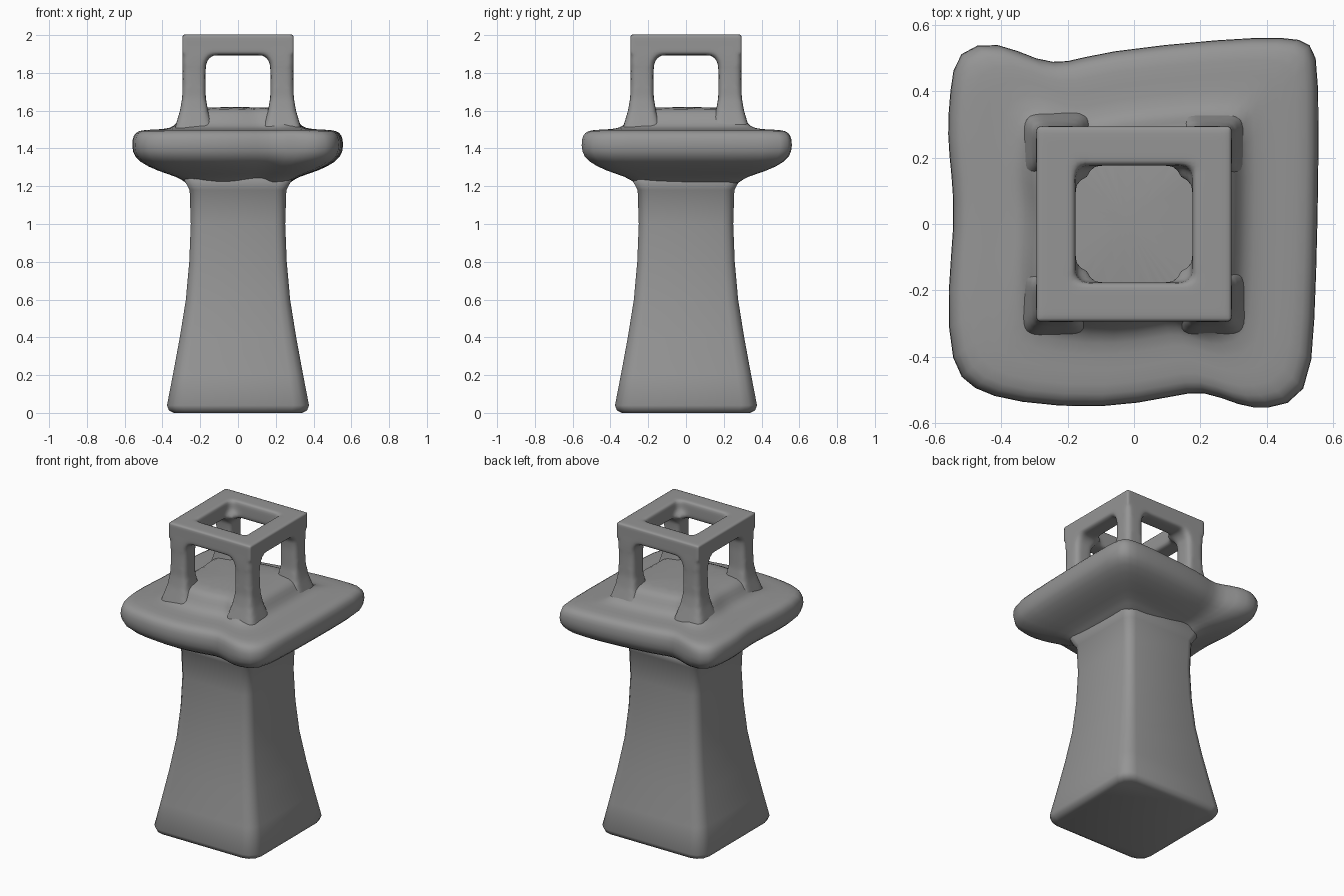
import bpy
import bmesh
import math
from mathutils import Vector

cube = bpy.data.objects.get("Cube")
if cube:
    bpy.data.objects.remove(cube, do_unlink=True)

stone = bpy.data.materials.new("grey stone")
stone.use_nodes = True
GREY = (0.3, 0.3, 0.3, 1)
stone.diffuse_color = GREY
stone.node_tree.nodes["Principled BSDF"].inputs["Base Color"].default_value = GREY


def finish(name, bm):
    """Turn a bmesh into a smooth shaded object."""
    bmesh.ops.recalc_face_normals(bm, faces=bm.faces)
    for face in bm.faces:
        face.smooth = True
    mesh = bpy.data.meshes.new(name)
    bm.to_mesh(mesh)
    bm.free()
    mesh.materials.append(stone)
    obj = bpy.data.objects.new(name, mesh)
    bpy.context.collection.objects.link(obj)
    return obj


def loft(bm, rings):
    """Skin a stack of equal-length rings and cap both ends."""
    loops = [[bm.verts.new(p) for p in ring] for ring in rings]
    for low, high in zip(loops, loops[1:]):
        for i in range(len(low)):
            j = (i + 1) % len(low)
            bm.faces.new((low[i], low[j], high[j], high[i]))
    bm.faces.new(loops[0][::-1])
    bm.faces.new(loops[-1])


def rounded_square(half, z, round_part=0.2, steps=4, centre=(0, 0)):
    """Square ring with arcs at its corners."""
    radius = half * round_part
    ring = []
    for corner in range(4):
        middle = math.radians(45 + 90 * corner)
        cx = math.copysign(half - radius, math.cos(middle))
        cy = math.copysign(half - radius, math.sin(middle))
        for i in range(steps):
            a = math.radians(90 * corner + 90 * i / (steps - 1))
            ring.append(Vector((centre[0] + cx + radius * math.cos(a),
                                centre[1] + cy + radius * math.sin(a), z)))
    return ring


# Tapering tower with a slightly softened foot
bm = bmesh.new()
tower_profile = [(0.34, 0), (0.365, 0.012), (0.376, 0.04), (0.345, 0.2), (0.308, 0.4),
                 (0.276, 0.6), (0.258, 0.8), (0.25, 1), (0.256, 1.18), (0.3, 1.26)]
loft(bm, [rounded_square(h, z, 0.22) for h, z in tower_profile])
finish("tower", bm)

# Uneven overhanging platform, with a raised floor for the cage
outline = [(-.54, .53), (-.41, .555), (-.29, .49), (-.2, .485), (-.11, .52), (.28, .56),
           (.46, .565), (.54, .55), (.56, .47), (.555, 0), (.545, -.3), (.53, -.53),
           (.4, -.56), (.32, -.55), (.21, -.5), (.12, -.52), (-.09, -.56),
           (-.36, -.54), (-.49, -.5), (-.555, -.43), (-.565, -.2), (-.54, 0),
           (-.55, .15), (-.565, .27), (-.555, .4)]
platform_profile = [(0.44, 1.2), (0.5, 1.22), (0.57, 1.25), (0.76, 1.28), (0.94, 1.33),
                    (1, 1.38), (1, 1.45), (0.97, 1.485), (0.9, 1.5), (0.7, 1.5),
                    (0.6, 1.515), (0.55, 1.56), (0.51, 1.6), (0.42, 1.62)]
bm = bmesh.new()
loft(bm, [[(x * s, y * s, z) for x, y in outline] for s, z in platform_profile])
platform = finish("platform", bm)
subdivision = platform.modifiers.new("soften", 'SUBSURF')
subdivision.levels = subdivision.render_levels = 1


# Open cage: four flared posts joined by a square top ring
def bar(bm, start, end):
    """Box spanning two opposite corners."""
    start, end = Vector(start), Vector(end)
    verts = bmesh.ops.create_cube(bm, size=1)["verts"]
    for v in verts:
        v.co = (start + end) / 2 + Vector(c * d for c, d in zip(v.co, end - start))


bm = bmesh.new()
OUT, IN, TOP = 0.294, 0.172, 2.004
for side in (-1, 1):
    bar(bm, (-OUT, side * 0.235 - 0.059, 1.893), (OUT, side * 0.235 + 0.059, TOP))
    bar(bm, (side * 0.235 - 0.059, -OUT, 1.893), (side * 0.235 + 0.059, OUT, TOP))
    for other in (-1, 1):
        centre = (side * (OUT + IN) / 2, other * (OUT + IN) / 2)
        post = [(0.11, 1.48), (0.095, 1.53), (0.074, 1.6), (0.062, 1.67),
                (0.06, 1.8), (0.064, 1.86), (0.085, 1.91), (0.06, 1.96)]
        # keep the outer face of the ring straight where the post widens inward
        loft(bm, [rounded_square(h, z, 0.35, centre=(
            centre[0] - side * max(0, h - 0.062) * (z > 1.8),
            centre[1] - other * max(0, h - 0.062) * (z > 1.8))) for h, z in post])
cage = finish("cage", bm)
remesh = cage.modifiers.new("fuse bars", 'REMESH')
remesh.mode = 'VOXEL'
remesh.voxel_size = 0.014
remesh.use_smooth_shade = True
smooth = cage.modifiers.new("round bars", 'SMOOTH')
smooth.factor = 0.5
smooth.iterations = 8
